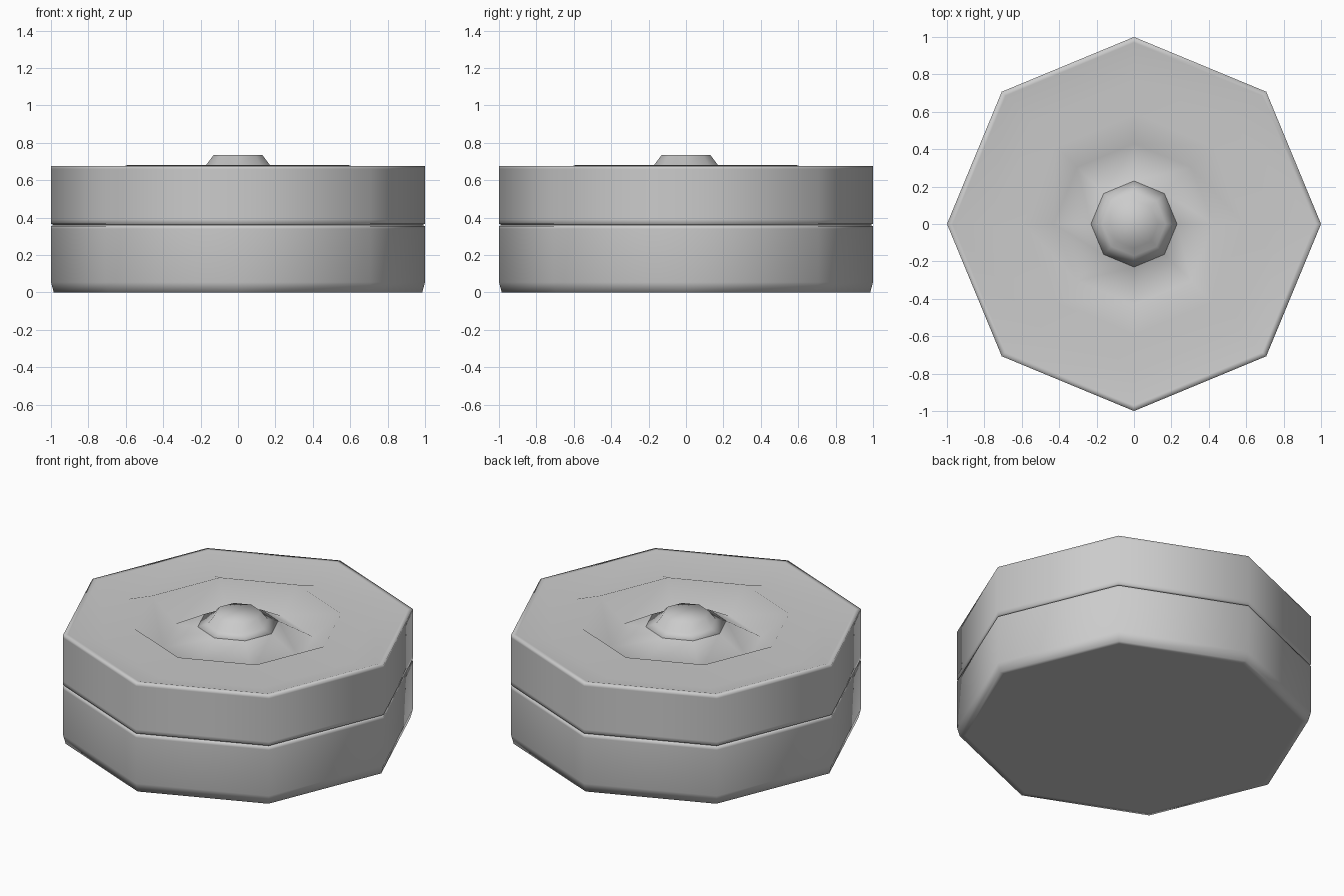
import bpy, bmesh, math

if "Cube" in bpy.data.objects:
    bpy.data.objects.remove(bpy.data.objects["Cube"])

SIDES = 8


def lathe(name, profile):
    """Spin (radius, height) points into a closed eight-sided solid."""
    bm = bmesh.new()
    rings = []
    for r, z in profile:
        ring = []
        for i in range(SIDES):
            a = 2 * math.pi * i / SIDES
            ring.append(bm.verts.new((r * math.cos(a), r * math.sin(a), z)))
        rings.append(ring)
    for lo, hi in zip(rings, rings[1:]):
        for i in range(SIDES):
            j = (i + 1) % SIDES
            bm.faces.new((lo[i], lo[j], hi[j], hi[i]))
    bm.faces.new(rings[0][::-1])
    bm.faces.new(rings[-1])
    for f in bm.faces:
        f.smooth = True
    mesh = bpy.data.meshes.new(name)
    bm.to_mesh(mesh)
    bm.free()
    obj = bpy.data.objects.new(name, mesh)
    bpy.context.collection.objects.link(obj)
    return obj


# Lower layer with a small chamfer at the foot
lathe("lower_layer", [(0.95, 0.0), (0.985, 0.0), (1.0, 0.055), (1.0, 0.34),
                      (1.0, 0.355), (0.985, 0.36), (0.95, 0.36)])

# Upper layer: shallow outer trough, raised ring, deep inner trough, centre rise
lathe("upper_layer", [(0.95, 0.36), (0.985, 0.36), (1.0, 0.367), (1.0, 0.39),
                      (1.0, 0.66), (1.0, 0.677), (0.97, 0.677),
                      (0.76, 0.615), (0.59, 0.682), (0.43, 0.55),
                      (0.23, 0.665), (0.15, 0.67)])

# Centre knob
lathe("centre_knob", [(0.22, 0.655), (0.23, 0.665), (0.17, 0.682),
                      (0.13, 0.735)])
